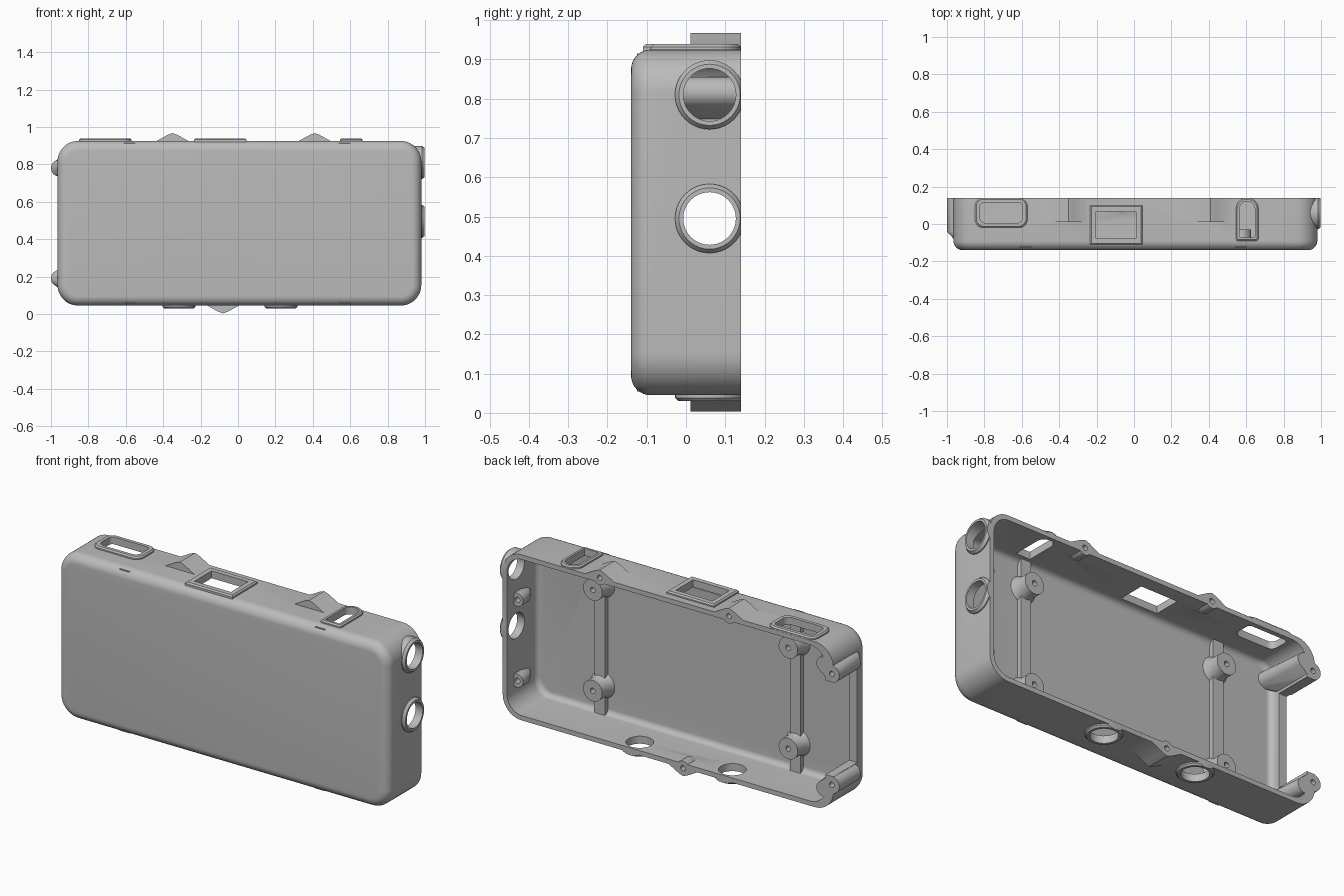
import bpy, bmesh
from math import sin, cos, pi

if "Cube" in bpy.data.objects:
    bpy.data.objects.remove(bpy.data.objects["Cube"])

grey = bpy.data.materials.new("plain grey")
grey.use_nodes = True
grey.diffuse_color = (0.5, 0.5, 0.5, 1)
grey.node_tree.nodes["Principled BSDF"].inputs["Base Color"].default_value = (0.5, 0.5, 0.5, 1)

PLACE = {"x": lambda u, v, d: (d, u, v),
         "y": lambda u, v, d: (u, d, v),
         "z": lambda u, v, d: (u, v, d)}


def finish(name, bm):
    bmesh.ops.recalc_face_normals(bm, faces=bm.faces)
    mesh = bpy.data.meshes.new(name)
    bm.to_mesh(mesh)
    bm.free()
    ob = bpy.data.objects.new(name, mesh)
    bpy.context.collection.objects.link(ob)
    mesh.materials.append(grey)
    return ob


def loft(name, axis, rings):
    """Solid through (outline, depth) sections along an axis."""
    bm = bmesh.new()
    loops = [[bm.verts.new(PLACE[axis](u, v, d)) for u, v in o] for o, d in rings]
    n = len(loops[0])
    for a, b in zip(loops, loops[1:]):
        for i in range(n):
            j = (i + 1) % n
            bm.faces.new((a[i], a[j], b[j], b[i]))
    bm.faces.new(loops[0][::-1])
    bm.faces.new(loops[-1])
    return finish(name, bm)


def hull(name, rings):
    """Convex hull of sections lying across y."""
    bm = bmesh.new()
    for outline, d in rings:
        for u, v in outline:
            bm.verts.new((u, d, v))
    res = bmesh.ops.convex_hull(bm, input=bm.verts)
    junk = {g for g in res["geom_interior"] + res["geom_unused"] if isinstance(g, bmesh.types.BMVert)}
    bmesh.ops.delete(bm, geom=list(junk), context="VERTS")
    bmesh.ops.dissolve_limit(bm, angle_limit=0.01, verts=bm.verts, edges=bm.edges)
    return finish(name, bm)


def circle(u, v, r, n=40):
    return [(u + r * cos(2 * pi * i / n), v + r * sin(2 * pi * i / n)) for i in range(n)]


def rect(u0, u1, v0, v1, r=0.0, top=None, seg=8):
    """Rectangle with rounded corners; top sets a separate radius on the v1 side."""
    t = r if top is None else top
    pts = []
    for k, (u, v, q) in enumerate([(u1 - t, v1 - t, t), (u0 + t, v1 - t, t),
                                   (u0 + r, v0 + r, r), (u1 - r, v0 + r, r)]):
        steps = seg if q > 0 else 0
        for i in range(steps + 1):
            a = pi / 2 * (k + (i / steps if steps else 0))
            pts.append((u + q * cos(a), v + q * sin(a)))
    return pts


def boolean(target, tool, op):
    mod = target.modifiers.new(op, "BOOLEAN")
    mod.operation, mod.object, mod.solver = op, tool, "EXACT"
    bpy.context.view_layer.objects.active = target
    bpy.ops.object.modifier_apply(modifier=mod.name)
    bpy.data.objects.remove(tool)


def add(target, tool):
    boolean(target, tool, "UNION")


def cut(target, tool):
    boolean(target, tool, "DIFFERENCE")


def tray(name, x0, x1, z0, z1, front, back, corner, fillet):
    """Rounded block whose front edge is filleted."""
    rings = []
    for k in range(9):
        a = pi / 2 * k / 8
        s = fillet * (1 - sin(a))
        rings.append((rect(x0 + s, x1 - s, z0 + s, z1 - s, corner - s, seg=12),
                      front + fillet * (1 - cos(a))))
    rings.append((rings[-1][0], back))
    return loft(name, "y", rings)


# Outer body
case = tray("case", -0.965, 0.98, 0.045, 0.925, -0.14, 0.14, 0.11, 0.05)

# Raised rings around the round ports: two on the left side, two underneath
side_ports = [0.81, 0.495]
bottom_ports = [-0.315, 0.23]
for z in side_ports:
    add(case, loft("ring", "x", [(circle(0.06, z, 0.088), 0.9), (circle(0.06, z, 0.088), 0.985),
                                 (circle(0.06, z, 0.078), 0.998)]))
for x in bottom_ports:
    add(case, loft("ring", "z", [(circle(x, 0.06, 0.088), 0.12), (circle(x, 0.06, 0.088), 0.038),
                                 (circle(x, 0.06, 0.080), 0.03)]))

# Raised frames around the top openings: (outer bounds, radius, top radius, wall)
windows = [((-0.85, -0.57, -0.02, 0.139), 0.045, 0.045, 0.025),
           ((-0.235, 0.045, -0.11, 0.10), 0.0, 0.0, 0.033),
           ((0.545, 0.665, -0.09, 0.139), 0.012, 0.058, 0.019)]


def window_outline(bounds, r, t, s):
    u0, u1, v0, v1 = bounds
    return rect(u0 + s, u1 - s, v0 + s, v1 - s, max(r - s / 2, 0), max(t - s, 0))


for b, r, t, w in windows:
    add(case, loft("frame", "z", [(window_outline(b, r, t, 0), 0.88),
                                  (window_outline(b, r, t, 0), 0.932),
                                  (window_outline(b, r, t, 0.007), 0.939)]))

# Pointed screw lugs on the rim
lugs = [(-0.35, 0.925, 1), (0.41, 0.925, 1), (-0.08, 0.045, -1)]
for x, z, s in lugs:
    shape = [(x - 0.085, z - s * 0.02), (x - 0.085, z), (x - 0.025, z + s * 0.033),
             (x, z + s * 0.042), (x + 0.025, z + s * 0.033), (x + 0.085, z), (x + 0.085, z - s * 0.02)]
    add(case, loft("lug", "y", [(shape, 0.012), (shape, 0.14)]))

# Hollow interior and the open right end
cut(case, tray("cavity", -0.918, 0.955, 0.07, 0.9, -0.115, 0.2, 0.09, 0.03))
cut(case, loft("end_gap", "y", [(rect(-1.1, -0.85, 0.235, 0.735), -0.06),
                                (rect(-1.1, -0.85, 0.235, 0.735), 0.3)]))

# Port and window holes
for z in side_ports:
    cut(case, loft("hole", "x", [(circle(0.06, z, 0.067), 0.87), (circle(0.06, z, 0.067), 1.1)]))
for x in bottom_ports:
    cut(case, loft("hole", "z", [(circle(x, 0.06, 0.067), -0.1), (circle(x, 0.06, 0.067), 0.15)]))
for b, r, t, w in windows:
    o = window_outline(b, r, t, w)
    cut(case, loft("hole", "z", [(o, 0.8), (o, 1.1)]))

# Rim lugs bulge slightly inward around their screw holes
for x, z, s in lugs:
    c = circle(x, z - s * 0.002, 0.036, 24)
    add(case, loft("lug_core", "y", [(circle(x, z + s * 0.006, 0.022, 24), 0.03), (c, 0.08), (c, 0.14)]))

# Round ears at the open end, tapering forward into the body
ears = [0.78, 0.19]
for z in ears:
    mid = 0.485 + (z - 0.485) * 1.12
    add(case, hull("ear", [(circle(-0.955, z, 0.045), 0.14), (circle(-0.955, z, 0.045), -0.04),
                           (circle(-0.905, mid, 0.04), 0.14), (circle(-0.88, mid, 0.04), -0.128)]))

# Screw bosses on the inner left wall
wall_bosses = [0.645, 0.215]
for z in wall_bosses:
    add(case, hull("wall_boss", [(circle(0.938, z, 0.036, 24), 0.08), (circle(0.938, z, 0.036, 24), 0.02),
                                 (circle(0.957, z, 0.016, 24), -0.04)]))

# Ribs and standoffs on the inner floor
posts = [(x, z) for x in (-0.58, 0.57) for z in (0.217, 0.753)]
for x in (-0.58, 0.57):
    r = rect(x - 0.03, x + 0.03, 0.055, 0.915)
    add(case, loft("rib", "y", [(r, -0.125), (r, -0.09)]))
for x, z in posts:
    add(case, loft("post", "y", [(circle(x, z, 0.075), -0.125), (circle(x, z, 0.056), -0.085),
                                 (circle(x, z, 0.056), -0.03)]))

# Screw holes, all opening toward the back
screws = [(x, z, 0.14) for x, z, s in lugs] + [(-0.955, z, 0.14) for z in ears]
screws += [(0.935, z, 0.08) for z in wall_bosses] + [(x, z, -0.03) for x, z in posts]
for x, z, y in screws:
    c = circle(x, z, 0.014, 20)
    cut(case, loft("screw_hole", "y", [(c, y - 0.07), (c, y + 0.03)]))

# Flat back plane
trim = rect(-1.5, 1.5, -0.5, 1.5)
cut(case, loft("trim", "y", [(trim, 0.14), (trim, 0.5)]))

case.select_set(True)
bpy.context.view_layer.objects.active = case
bpy.ops.object.shade_smooth_by_angle(angle=0.6)
